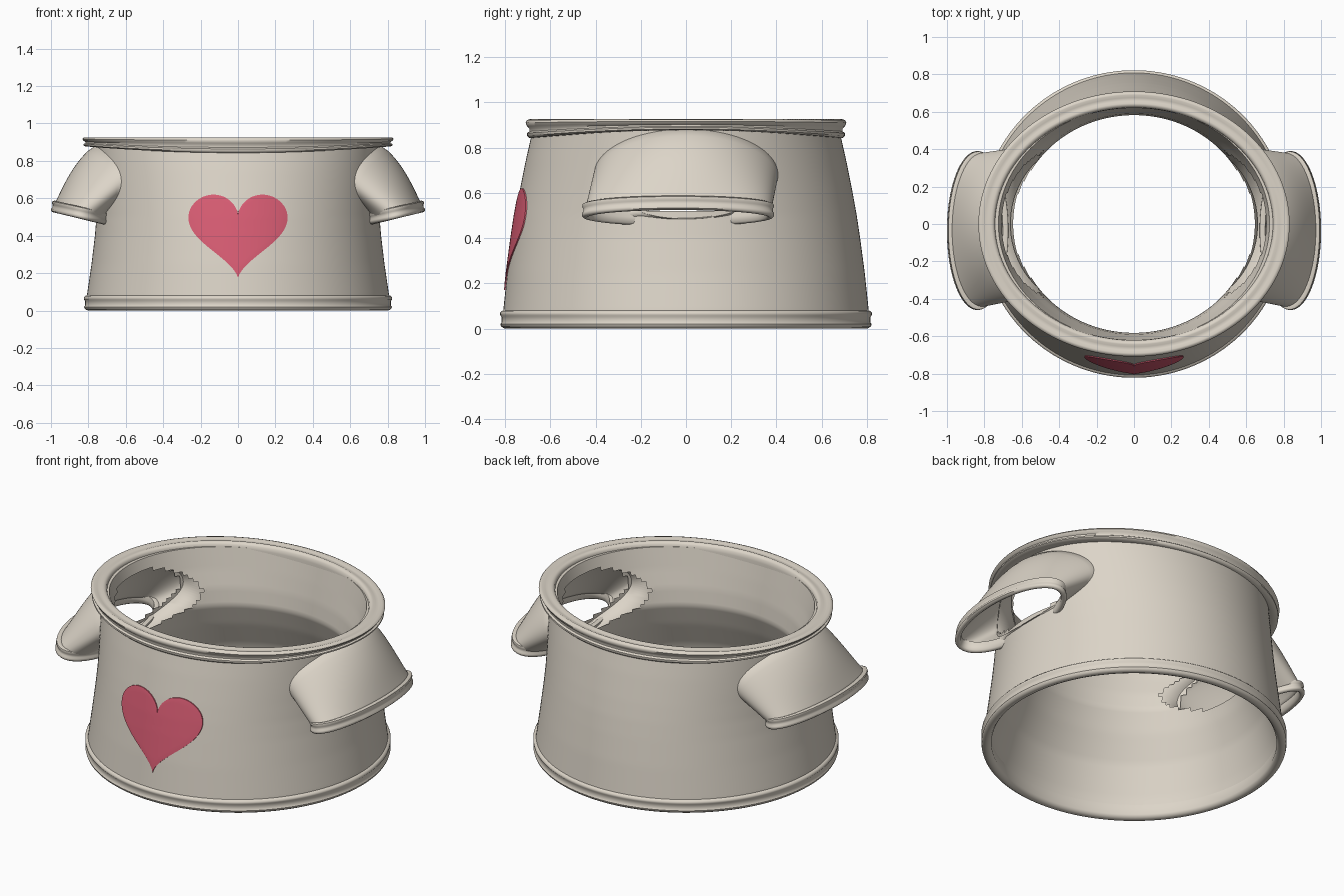
import bpy, bmesh, math
from math import sin, cos, pi, sqrt

if "Cube" in bpy.data.objects:
    bpy.data.objects.remove(bpy.data.objects["Cube"])

def material(name, rgb):
    m = bpy.data.materials.new(name)
    m.diffuse_color = (*rgb, 1)
    m.use_nodes = True
    m.node_tree.nodes["Principled BSDF"].inputs["Base Color"].default_value = m.diffuse_color
    return m

CLOTH = material("warm_cream", (0.72, 0.665, 0.58))
RED = material("rose_red", (0.70, 0.11, 0.175))

def finish(name, bm, mat, angle=40):
    bmesh.ops.recalc_face_normals(bm, faces=bm.faces)
    me = bpy.data.meshes.new(name)
    bm.to_mesh(me)
    bm.free()
    ob = bpy.data.objects.new(name, me)
    bpy.context.collection.objects.link(ob)
    me.materials.append(mat)
    bpy.ops.object.select_all(action='DESELECT')
    ob.select_set(True)
    bpy.context.view_layer.objects.active = ob
    bpy.ops.object.shade_smooth_by_angle(angle=math.radians(angle))
    return ob

def grid(rows, close_rows):
    """Join rings of points; every ring is closed, the stack of rings optionally too."""
    bm = bmesh.new()
    vs = [[bm.verts.new(p) for p in r] for r in rows]
    n = len(vs[0])
    for i in range(len(vs) if close_rows else len(vs) - 1):
        a, b = vs[i], vs[(i + 1) % len(vs)]
        for j in range(n):
            k = (j + 1) % n
            bm.faces.new((a[j], a[k], b[k], b[j]))
    return bm

def lerp_table(table, z):
    z = min(max(z, table[0][0]), table[-1][0])
    for a, b in zip(table, table[1:]):
        if z <= b[0]:
            u = (z - a[0]) / (b[0] - a[0])
            return tuple(a[i] + (b[i] - a[i]) * u for i in (1, 2))

# height, x radius, y radius of the outer cloth and the lining
OUTER = [(0.02, .812, .815), (.08, .808, .808), (.25, .783, .790), (.4, .765, .770),
         (.5, .757, .755), (.6, .755, .737), (.75, .757, .707), (.9, .762, .673)]
INNER = [(0.02, .785, .785), (.12, .765, .765), (.3, .72, .71), (.45, .665, .635), (.58, .63, .582),
         (.68, .65, .59), (.78, .69, .605), (.9, .725, .625)]
N = 160

def ring(rx, ry, z):
    return [(rx * cos(2 * pi * j / N), ry * sin(2 * pi * j / N), z) for j in range(N)]

# body: outer cloth and lining, with an arm hole on each side
zs = [.02 + .02 * i for i in range(45)]
rows = [ring(*lerp_table(OUTER, z), z) for z in zs]
rows += [ring(*lerp_table(INNER, z), z) for z in reversed(zs)]
bm = grid(rows, True)
holes = []
for f in bm.faces:
    c = f.calc_center_median()
    if abs(c.x) > .3 and (c.y / .375) ** 2 + ((c.z - .68) / .168) ** 2 < 1:
        holes.append(f)
bmesh.ops.delete(bm, geom=holes, context='FACES')
finish("body", bm, CLOTH)

# rolled neck band and bottom hem
def band(name, rx, ry, profile, lift=0):
    top = max(p[1] for p in profile)
    low = min(p[1] for p in profile)
    rows = []
    for d, z in profile:
        k = lift * (top - z) / (top - low)
        rows.append([(x, y, zz + k * (x / (rx + d)) ** 2) for x, y, zz in ring(rx + d, ry + d, z)])
    finish(name, grid(rows, True), CLOTH, 50)

band("neck_band", .768, .645,
     [(.02, .842), (.048, .843), (.058, .852), (.058, .864), (.048, .872), (.048, .884),
      (.058, .895), (.064, .91), (.058, .922), (.045, .926), (.03, .918), (.012, .918),
      (0, .924), (-.012, .922), (-.022, .91), (-.025, .89), (-.025, .86)], .035)
band("bottom_hem", .784, .782,
     [(-.01, .085), (-.015, .02), (-.005, .006), (.01, 0), (.025, .002), (.036, .01), (.039, .02),
      (.034, .027), (.034, .052), (.040, .06), (.040, .07), (.033, .078), (.02, .082)])

# sleeves
def wall_x(table, y, z):
    rx, ry = lerp_table(table, z)
    return rx * sqrt(max(0, 1 - (y / ry) ** 2))

M = 96
def cuff_point(t):
    return .835 + .143 * sin(t), -.035 + .405 * cos(t), .523 + .035 * sin(t)

def sleeve(side, s):
    ts = [2 * pi * j / M for j in range(M)]
    base = [(.40 * cos(t), .68 + .195 * sin(t)) for t in ts]
    rows = [[(s * (wall_x(INNER, y, z) + .005), y, z) for y, z in base]]
    steps = 10
    for i in range(steps + 1):
        u = i / steps
        row = []
        for t, (y, z) in zip(ts, base):
            a = (wall_x(OUTER, y, z), y, z)
            p = [a[k] * (1 - u) + cuff_point(t)[k] * u for k in range(3)]
            b = .028 * sin(pi * u ** .7) * max(0, sin(t))
            row.append((s * (p[0] + b), p[1], p[2] + b * .2))
        rows.append(row)
    ob = finish(side + "_sleeve", grid(rows, False), CLOTH)
    mod = ob.modifiers.new("cloth_thickness", 'SOLIDIFY')
    mod.thickness = .014
    mod.offset = 0
    # rolled cuff around the sleeve opening
    prof = [(.012, -.032), (.02, -.025), (.02, -.014), (.014, -.006), (.014, .008), (.019, .015),
            (.017, .026), (.006, .03), (-.012, .026), (-.016, 0), (-.012, -.026), (0, -.034)]
    rows = []
    for d, h in prof:
        row = []
        for t in ts:
            x, y, z = cuff_point(t)
            row.append((s * (x + d * sin(t) + h * -.1), y + d * cos(t), z + h))
        rows.append(row)
    finish(side + "_cuff", grid(rows, True), CLOTH, 50)

sleeve("right", 1)
sleeve("left", -1)

# heart patch wrapped on the front
def front(x, z, off):
    rx, ry = lerp_table(OUTER, z)
    return (x, -(ry + off) * sqrt(1 - (x / rx) ** 2), z)

rows = []
for s, off in [(1, -.002), (1, .006)] + [(1 - i / 12, .007) for i in range(1, 12)] + [(.004, .007)]:
    row = []
    for j in range(100):
        t = 2 * pi * (j + .5) / 100
        hx = 16 * sin(t) ** 3 * .0166
        hz = (13 * cos(t) - 5 * cos(2 * t) - 2 * cos(3 * t) - cos(4 * t)) * .0155
        row.append(front(hx * s, .435 + hz * s, off))
    rows.append(row)
finish("heart_patch", grid(rows, False), RED, 60)
